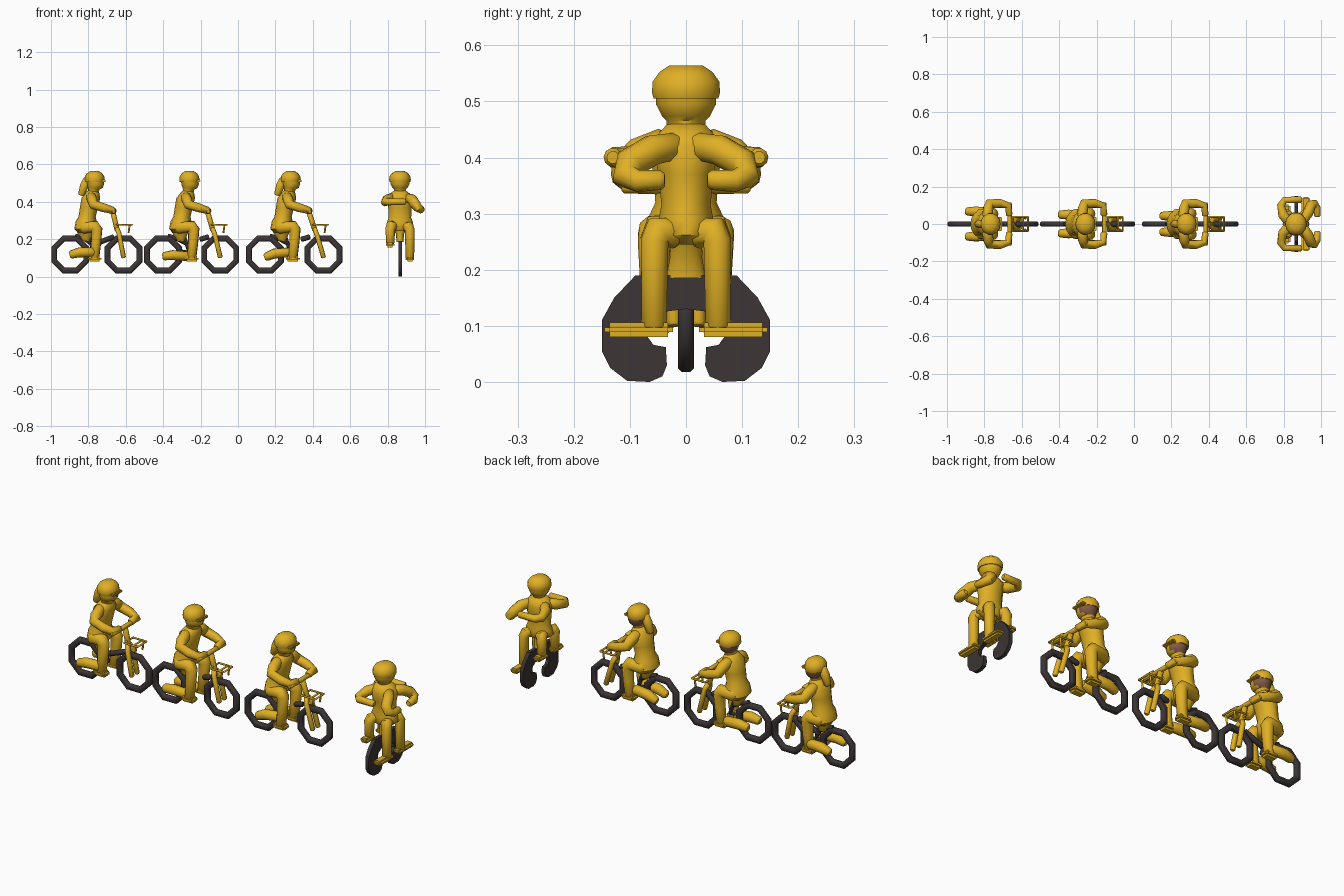
import bpy, bmesh, math
from mathutils import Vector

if "Cube" in bpy.data.objects:
    bpy.data.objects.remove(bpy.data.objects["Cube"])


def material(name, rgb):
    m = bpy.data.materials.new(name)
    m.diffuse_color = (*rgb, 1)
    m.use_nodes = True
    m.node_tree.nodes["Principled BSDF"].inputs["Base Color"].default_value = m.diffuse_color
    return m


YELLOW = material("golden yellow", (0.74, 0.43, 0.018))
DARK = material("dark rubber", (0.045, 0.035, 0.035))
BROWN = material("brown skin", (0.22, 0.105, 0.06))


def finish(name, bm, mat, angle=50):
    bmesh.ops.recalc_face_normals(bm, faces=bm.faces)
    me = bpy.data.meshes.new(name)
    bm.to_mesh(me)
    bm.free()
    me.materials.append(mat)
    for p in me.polygons:
        p.use_smooth = True
    me.set_sharp_from_angle(angle=math.radians(angle))
    ob = bpy.data.objects.new(name, me)
    bpy.context.collection.objects.link(ob)
    return ob


def skin_rings(bm, rings, closed=False):
    n = len(rings[0])
    pairs = list(zip(rings, rings[1:])) + ([(rings[-1], rings[0])] if closed else [])
    for a, b in pairs:
        for i in range(n):
            bm.faces.new((a[i], a[(i + 1) % n], b[(i + 1) % n], b[i]))
    if not closed:
        bm.faces.new(rings[0])
        bm.faces.new(rings[-1])


def tube(name, pts, r, mat=YELLOW, n=10, soft=True):
    """Round limb or rod along a path, with slightly rounded ends."""
    pts = [Vector(p) for p in pts]
    rad = list(r) if isinstance(r, (list, tuple)) else [r] * len(pts)
    if soft:
        d0 = (pts[1] - pts[0]).normalized() * rad[0] * 0.4
        d1 = (pts[-1] - pts[-2]).normalized() * rad[-1] * 0.4
        pts = [pts[0] - d0] + pts + [pts[-1] + d1]
        rad = [rad[0] * 0.65] + rad + [rad[-1] * 0.65]
    bm = bmesh.new()
    rings, u = [], None
    for i, p in enumerate(pts):
        a = (p - pts[i - 1]).normalized() if i else Vector()
        b = (pts[i + 1] - p).normalized() if i < len(pts) - 1 else Vector()
        t = (a + b).normalized()
        if u is None:
            u = t.orthogonal()
        u = (u - t * u.dot(t)).normalized()
        v = t.cross(u)
        rings.append([bm.verts.new(p + (u * math.cos(2 * math.pi * k / n) + v * math.sin(2 * math.pi * k / n)) * rad[i])
                      for k in range(n)])
    skin_rings(bm, rings)
    return finish(name, bm, mat)


def loft(name, rings, mat=YELLOW, n=14):
    """Stack of level ellipses: (x, y, z, radius x, radius y)."""
    bm = bmesh.new()
    rs = [[bm.verts.new((x + a * math.cos(2 * math.pi * k / n), y + b * math.sin(2 * math.pi * k / n), z))
           for k in range(n)] for x, y, z, a, b in rings]
    skin_rings(bm, rs)
    return finish(name, bm, mat)


def box(name, c, size, bevel=0.008, mat=YELLOW):
    bm = bmesh.new()
    bmesh.ops.create_cube(bm, size=1)
    for v in bm.verts:
        v.co = Vector(c) + Vector([v.co[i] * size[i] for i in range(3)])
    bmesh.ops.bevel(bm, geom=bm.edges[:], offset=bevel, segments=2, affect='EDGES')
    return finish(name, bm, mat)


def wheel(name, x, z):
    """Eight-sided tyre."""
    bm = bmesh.new()
    section = [(0.109, -0.007), (0.109, 0.007), (0.102, 0.014), (0.084, 0.014),
               (0.076, 0.007), (0.076, -0.007), (0.084, -0.014), (0.102, -0.014)]
    rings = []
    for k in range(8):
        a = math.pi / 8 + k * math.pi / 4
        rings.append([bm.verts.new((x + r * math.cos(a), y, z + r * math.sin(a))) for r, y in section])
    skin_rings(bm, rings, closed=True)
    finish(name, bm, DARK, 50)


def head(tag, x, rx, ry, turned=False):
    f = 0 if turned else 1
    # face and neck, brown on the far side for the bicycle riders
    h = loft(tag + "_head", [(x - .008 * f, 0, .445, .03, .034), (x - .004 * f, 0, .466, .03, .036),
                             (x + .004 * f, 0, .474, .040, .044), (x + .004 * f, 0, .495, rx * .9, ry * .9),
                             (x, 0, .525, rx * .9, ry * .9)])
    if f:
        h.data.materials.append(BROWN)
        for p in h.data.polygons:
            if p.center.y > 0.01 and p.center.z > .46:
                p.material_index = 1
    # helmet with rim
    loft(tag + "_helmet", [(x, 0, .505, rx * .98, ry * .97), (x, 0, .516, rx * 1.04, ry * 1.02),
                           (x, 0, .535, rx, ry), (x, 0, .552, rx * .8, ry * .8), (x, 0, .564, rx * .45, ry * .5)])
    if f:
        box(tag + "_visor", (x + .043, 0, .512), (.035, .075, .014), .004)


def bicycle_rider(tag, h, rear, front, hair, rod, leg_x):
    # wheels
    wheel(tag + "_rear_wheel", rear, .118)
    wheel(tag + "_front_wheel", front, .118)
    # dark frame: short bar behind the front wheel, chain stay, seat tube
    low = (h - .02, 0, .165) if tag == "first" else (h + .06, 0, .20)
    tube(tag + "_frame_bar", [low, (h + .10, 0, .212)], .014, DARK, 8)
    tube(tag + "_chain_stay", [(rear + .08, 0, .14), (h, 0, .13)], .008, DARK, 8)
    tube(tag + "_seat_tube", [(h, 0, .13), (h - .04, 0, .25)], .010, DARK, 8)
    tube(tag + "_rear_fender", [(rear + .03, 0, .218), (rear + .08, 0, .20), (h - .02, 0, .18)], .012, DARK, 8)
    # seat
    loft(tag + "_seat", [(h - .045, 0, .19, .02, .02), (h - .05, 0, .24, .045, .04), (h - .05, 0, .26, .05, .045)])
    # fork and handlebar
    fx, fz = h + .098, .345
    mx = fx + (front - fx) * .4
    tube(tag + "_steerer", [(fx, 0, fz), (mx, 0, .25)], .014)
    tube(tag + "_handlebar", [(fx + .004, -.11, .348), (fx + .004, .11, .348)], .012)
    for s in (1, -1):
        tube(tag + "_fork", [(mx, s * .008, .255), (mx + .01, s * .022, .23), (front, s * .022, .105)], .013)
    # basket of thin rods
    x0, x1, w = h + .12, h + .2, .038
    for a, b in (((x0, -w), (x1, -w)), ((x0, w), (x1, w)), ((x0, -w), (x0, w)), ((x1, -w), (x1, w)),
                 ((x0 + .055, -w), (x0 + .055, w))):
        tube(tag + "_basket", [(*a, .278), (*b, .278)], .005, n=6)
    for s in (1, -1):
        tube(tag + "_basket_post", [(x1 - .012, s * .03, .278), (x1 - .018, s * .03, .235)], .005, n=6)
    # body
    loft(tag + "_torso", [(h - .05, 0, .235, .04, .055), (h - .05, 0, .255, .058, .075), (h - .045, 0, .295, .056, .068),
                          (h - .04, 0, .32, .046, .056), (h - .03, 0, .37, .048, .060),
                          (h - .02, 0, .42, .05, .068), (h - .012, 0, .445, .038, .05), (h - .01, 0, .46, .026, .03)])
    head(tag, h, .052, .058)
    if hair:
        tube(tag + "_ponytail", [(h - .04, 0, .52), (h - .055, 0, .485), (h - .07, 0, .44)], [.02, .023, .018])
    for s in (1, -1):
        tube(tag + "_arm", [(h - .018, s * .04, .425), (h - .012, s * .085, .408), (h - .006, s * .108, .385),
                            (h + .05, s * .11, .368), (h + .095, s * .098, .355), (h + .1, s * .05, .352)],
             [.028, .028, .026, .024, .020, .018])
        tube(tag + "_leg", [(h - .06, s * .045, .262), (h + leg_x, s * .053, .268), (h + leg_x + .012, s * .055, .25),
                            (h + leg_x + .008, s * .055, .18), (h + leg_x, s * .055, .10)],
             [.034, .033, .031, .027, .025])
        box(tag + "_foot", (h + leg_x, s * .057, .096), (.075, .05, .03), .01)
        # rounded guard beside the rear wheel
        y, za, zb = rod
        tube(tag + "_side_guard", [(rear + .005, s * y, za), (rear + .05, s * y, (za + zb) / 2 + .006),
                                   (h - .01, s * (y - .005), zb)], [.022, .027, .026])


bicycle_rider("first", -.767, -.897, -.612, True, (.067, .118, .130), 0.0)
bicycle_rider("second", -.260, -.401, -.095, False, (.05, .109, .109), .012)
bicycle_rider("third", .281, .144, .457, True, (.043, .105, .130), .012)

# unicycle wheel: thick rounded horseshoe, open below
half = [(0, .19), (.09, .19), (.128, .15), (.15, .11), (.15, .055), (.135, .025), (.105, .002), (.065, 0),
        (.042, .010), (.034, .03), (.036, .062), (.058, .066), (.072, .085), (.068, .108), (.04, .125), (0, .13)]
bm = bmesh.new()
X0, X1 = .857, .877
for s in (1, -1):
    grid = [[bm.verts.new((x, s * y, z)) for y, z in half] for x in (X0, X1)]
    n = len(half)
    for i in range(n - 1):
        bm.faces.new((grid[0][i], grid[0][i + 1], grid[1][i + 1], grid[1][i]))
    for g in grid:
        bm.faces.new(g)
bmesh.ops.remove_doubles(bm, verts=bm.verts, dist=1e-5)
finish("unicycle_wheel", bm, DARK, 40)

# unicycle rider
U = .866
loft("unicycle_seat", [(U, 0, .185, .018, .036), (U, 0, .23, .022, .028), (U, 0, .255, .04, .032), (U, 0, .27, .045, .04)])
loft("unicycle_torso", [(U, 0, .245, .05, .04), (U, 0, .262, .072, .05), (U, 0, .29, .07, .05),
                        (U, 0, .315, .06, .045), (U, 0, .37, .063, .05),
                        (U, 0, .42, .07, .062), (U, 0, .443, .055, .05), (U, 0, .46, .03, .034)])
head("unicycle", U, .056, .061, True)
for s in (1, -1):
    tube("unicycle_bent_arm", [(U - .045, s * .02, .42), (U - .07, s * .05, .412), (U - .08, s * .10, .398),
                               (U - .06, s * .128, .40), (U + .025, s * .130, .40)], [.026, .026, .022, .019, .017])
    tube("unicycle_open_arm", [(U + .04, s * .02, .42), (U + .065, s * .06, .413), (U + .08, s * .10, .39),
                               (U + .098, s * .108, .367), (U + .112, s * .085, .358), (U + .114, s * .045, .36)],
         [.025, .028, .028, .024, .020, .018])
    tube("unicycle_low_leg", [(U + .035, s * .02, .265), (U + .046, s * .05, .268), (U + .052, s * .056, .25),
                              (U + .053, s * .057, .10)], [.028, .028, .026, .023])
    box("unicycle_low_foot", (U + .053, s * .084, .093), (.046, .122, .026), .009)
    tube("unicycle_high_leg", [(U - .035, s * .02, .27), (U - .046, s * .05, .272), (U - .052, s * .054, .255),
                               (U - .052, s * .054, .18)], [.028, .029, .027, .023])
    box("unicycle_high_foot", (U - .053, s * .065, .17), (.046, .08, .026), .009)
